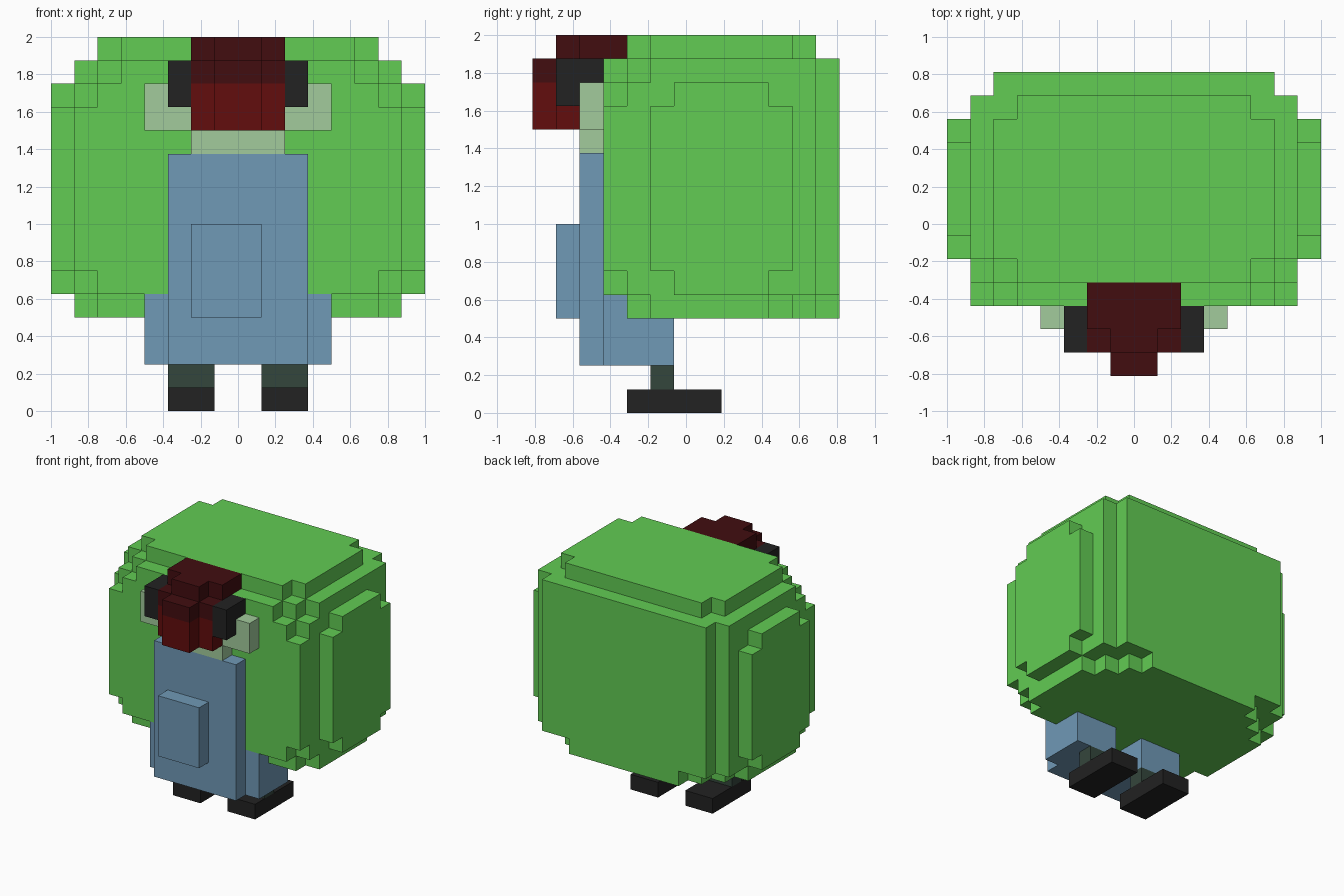
import bpy, bmesh

if "Cube" in bpy.data.objects:
    bpy.data.objects.remove(bpy.data.objects["Cube"])

U = 0.125  # size of one block


def mat(name, rgb):
    m = bpy.data.materials.new(name)
    m.diffuse_color = (*rgb, 1)
    m.use_nodes = True
    m.node_tree.nodes["Principled BSDF"].inputs["Base Color"].default_value = m.diffuse_color
    return m


GREEN = mat("bright green", (0.122, 0.604, 0.087))
BLUE = mat("denim blue", (0.162, 0.319, 0.468))
SKIN = mat("pale green", (0.361, 0.597, 0.333))
BLACK = mat("near black", (0.016, 0.016, 0.016))
SHIN = mat("dark grey green", (0.034, 0.061, 0.045))
RED = mat("red", (0.122, 0.004, 0.004))
DARK_RED = mat("dark red", (0.054, 0.004, 0.005))


def part(name, material, boxes):
    """Merge block boxes (x0, x1, y0, y1, z0, z1) into one outer skin.
    The y index is offset by half a block to centre the model."""
    cells = {(x, y, z) for a, b, c, d, e, f in boxes
             for x in range(a, b) for y in range(c, d) for z in range(e, f)}
    bm = bmesh.new()
    for c in cells:
        for axis in range(3):
            for side in (0, 1):
                n = list(c)
                n[axis] += 2 * side - 1
                if tuple(n) in cells:
                    continue
                ring = []
                for s, t in ((0, 0), (1, 0), (1, 1), (0, 1)):
                    p = list(c)
                    p[axis] += side
                    p[(axis + 1) % 3] += s
                    p[(axis + 2) % 3] += t
                    ring.append(bm.verts.new((p[0] * U, (p[1] - 0.5) * U, p[2] * U)))
                bm.faces.new(ring if side else ring[::-1])
    bmesh.ops.remove_doubles(bm, verts=bm.verts, dist=0.001)
    bmesh.ops.dissolve_limit(bm, angle_limit=0.01, verts=bm.verts, edges=bm.edges)
    me = bpy.data.meshes.new(name)
    bm.to_mesh(me)
    bm.free()
    me.materials.append(material)
    ob = bpy.data.objects.new(name, me)
    bpy.context.collection.objects.link(ob)
    return ob


def centred(*rows):
    """Boxes symmetric in x: (half width, y0, y1, z0, z1)."""
    return [(-h, h, *r) for h, *r in rows]


def pair(name, material, *box):
    """Same box on both sides."""
    x0, x1, *r = box
    part("right_" + name, material, [(x0, x1, *r)])
    part("left_" + name, material, [(-x1, -x0, *r)])


# Big rounded shell with stepped corners and side panels
part("shell", GREEN, centred(
    (6, -2, 5, 4, 5), (7, -1, 4, 4, 5), (5, -2, 6, 4, 5), (4, -2, 7, 4, 5),
    (5, -3, 7, 5, 15), (6, -3, 7, 5, 14), (6, -2, 7, 5, 15),
    (7, -3, 6, 6, 13), (7, -2, 6, 5, 14), (7, -1, 6, 5, 15),
    (8, -1, 5, 6, 13), (8, 0, 4, 5, 14),
    (5, -2, 6, 15, 16), (6, -1, 5, 15, 16)))

# Overalls
part("bib", BLUE, centred((3, -4, -3, 2, 11)))
part("pocket", BLUE, [(-2, 1, -5, -4, 4, 8)])
pair("trouser_leg", BLUE, 1, 4, -3, 0, 2, 5)

# Legs and feet
pair("shin", SHIN, 1, 3, -1, 0, 1, 2)
pair("shoe", BLACK, 1, 3, -2, 2, 0, 1)

# Head
part("head", SKIN, centred((4, -4, -3, 12, 14), (2, -4, -3, 11, 12)))
pair("ear_cup", BLACK, 2, 3, -5, -3, 13, 15)
part("face_mask", RED, centred((2, -5, -4, 12, 14), (1, -6, -4, 12, 14)))
part("cap", DARK_RED, centred((2, -5, -3, 14, 15), (1, -6, -3, 14, 15),
                              (2, -4, -2, 15, 16), (1, -5, -2, 15, 16)))
